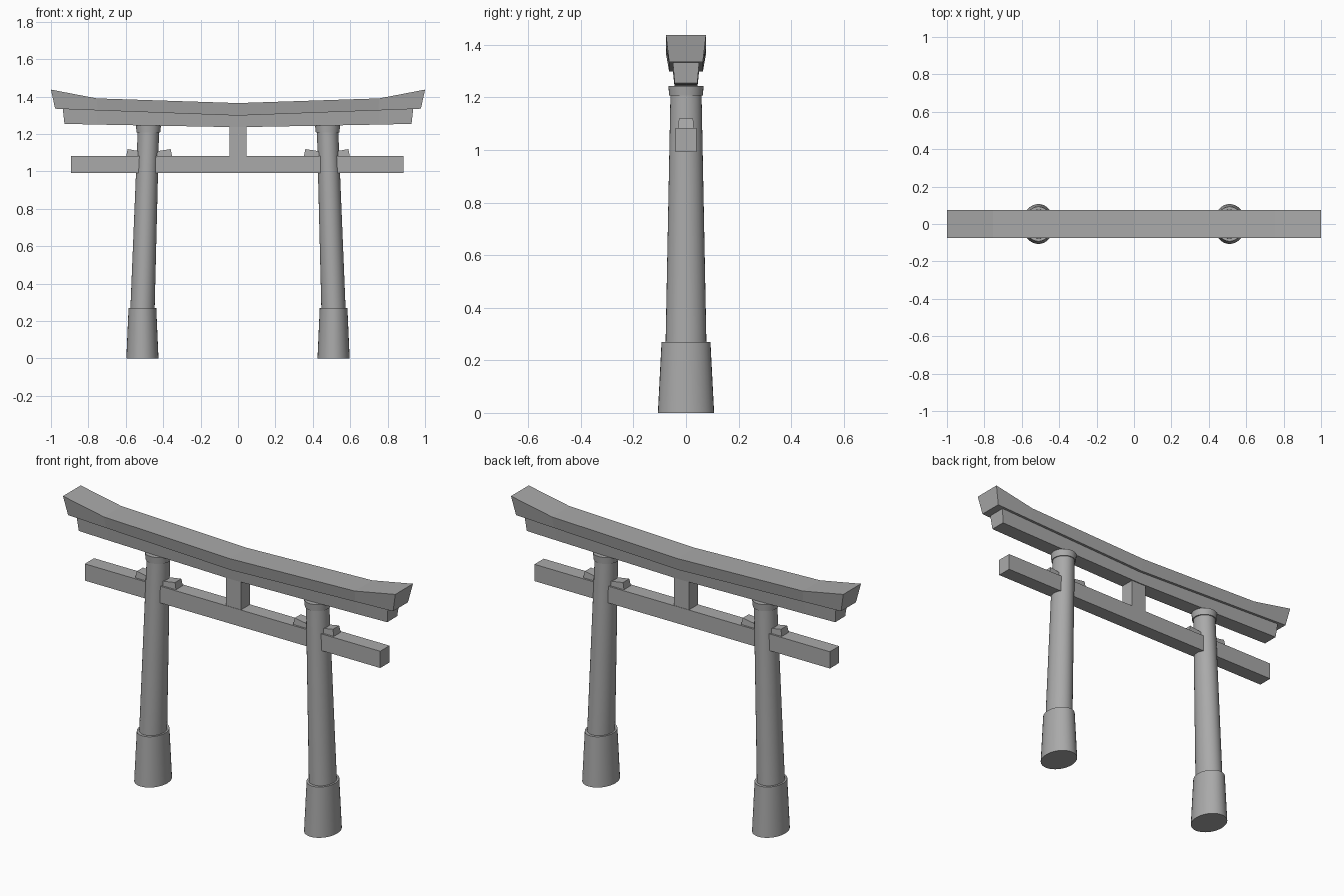
import bpy, bmesh, math

cube = bpy.data.objects.get("Cube")
if cube:
    bpy.data.objects.remove(cube, do_unlink=True)

grey = bpy.data.materials.new("stone_grey")
grey.use_nodes = True
colour = (0.4, 0.4, 0.4, 1)
grey.diffuse_color = colour
grey.node_tree.nodes["Principled BSDF"].inputs["Base Color"].default_value = colour


def loft(name, rings, smooth=False):
    """Skin a row of equal-sized vertex rings and close both ends."""
    bm = bmesh.new()
    loops = [[bm.verts.new(p) for p in ring] for ring in rings]
    n = len(loops[0])
    for a, b in zip(loops, loops[1:]):
        for i in range(n):
            j = (i + 1) % n
            bm.faces.new((a[i], a[j], b[j], b[i]))
    bm.faces.new(loops[0][::-1])
    bm.faces.new(loops[-1])
    bmesh.ops.recalc_face_normals(bm, faces=bm.faces)
    mesh = bpy.data.meshes.new(name)
    bm.to_mesh(mesh)
    bm.free()
    mesh.materials.append(grey)
    obj = bpy.data.objects.new(name, mesh)
    bpy.context.collection.objects.link(obj)
    if smooth:
        bpy.ops.object.select_all(action='DESELECT')
        obj.select_set(True)
        bpy.context.view_layer.objects.active = obj
        bpy.ops.object.shade_smooth_by_angle(angle=math.radians(35))
    return obj


def ellipse(x, z, rx, ry, sides=32):
    turns = [math.tau * i / sides for i in range(sides)]
    return [(x + rx * math.cos(t), ry * math.sin(t), z) for t in turns]


def slab(x_low, x_high, y_low, y_high, z_low, z_high):
    """Cross-section of a beam, which may be wider and longer at the top."""
    return [(x_low, -y_low, z_low), (x_low, y_low, z_low),
            (x_high, y_high, z_high), (x_high, -y_high, z_high)]


def beam(name, stations, y_low, y_high):
    """Mirrored beam; stations run from the centre to the left end."""
    right = [(-a, -b, c, d) for a, b, c, d in stations[:0:-1]]
    loft(name, [slab(a, b, y_low, y_high, c, d) for a, b, c, d in right + stations])


# Curved top beam and the narrower beam under it
beam("top_beam", [(0, 0, 1.298, 1.365), (0.75, 0.755, 1.326, 1.39),
                  (0.978, 1.0, 1.335, 1.437)], 0.064, 0.076)
beam("under_beam", [(0, 0, 1.236, 1.30), (0.75, 0.75, 1.25, 1.328),
                    (0.928, 0.937, 1.254, 1.335)], 0.043, 0.05)

# Straight tie beam and the centre strut standing on it
loft("tie_beam", [slab(x, x, 0.04, 0.04, 0.992, 1.083) for x in (-0.894, 0.884)])
loft("centre_strut", [slab(x, x, 0.038, 0.038, 1.08, 1.25) for x in (-0.045, 0.045)])

for side, s in (("left", 1), ("right", -1)):
    # Leaning pillar with a flared foot and a collar
    loft(side + "_pillar", [ellipse(s * 0.511, 0.25, 0.065, 0.078),
                            ellipse(s * 0.479, 1.22, 0.057, 0.059)], True)
    loft(side + "_foot", [ellipse(s * 0.511, 0, 0.086, 0.107),
                          ellipse(s * 0.511, 0.27, 0.074, 0.093)], True)
    loft(side + "_collar", [ellipse(s * 0.479, 1.207, 0.063, 0.064),
                            ellipse(s * 0.479, 1.244, 0.067, 0.067)], True)
    # Wedges either side of the pillar, tallest at their free ends
    for place, low, high in (("outer", 0.598, 0.59), ("inner", 0.352, 0.36)):
        loft(f"{side}_{place}_wedge",
             [slab(s * 0.482, s * 0.482, 0.03, 0.028, 1.08, 1.10),
              slab(s * low, s * high, 0.03, 0.027, 1.08, 1.119)])
